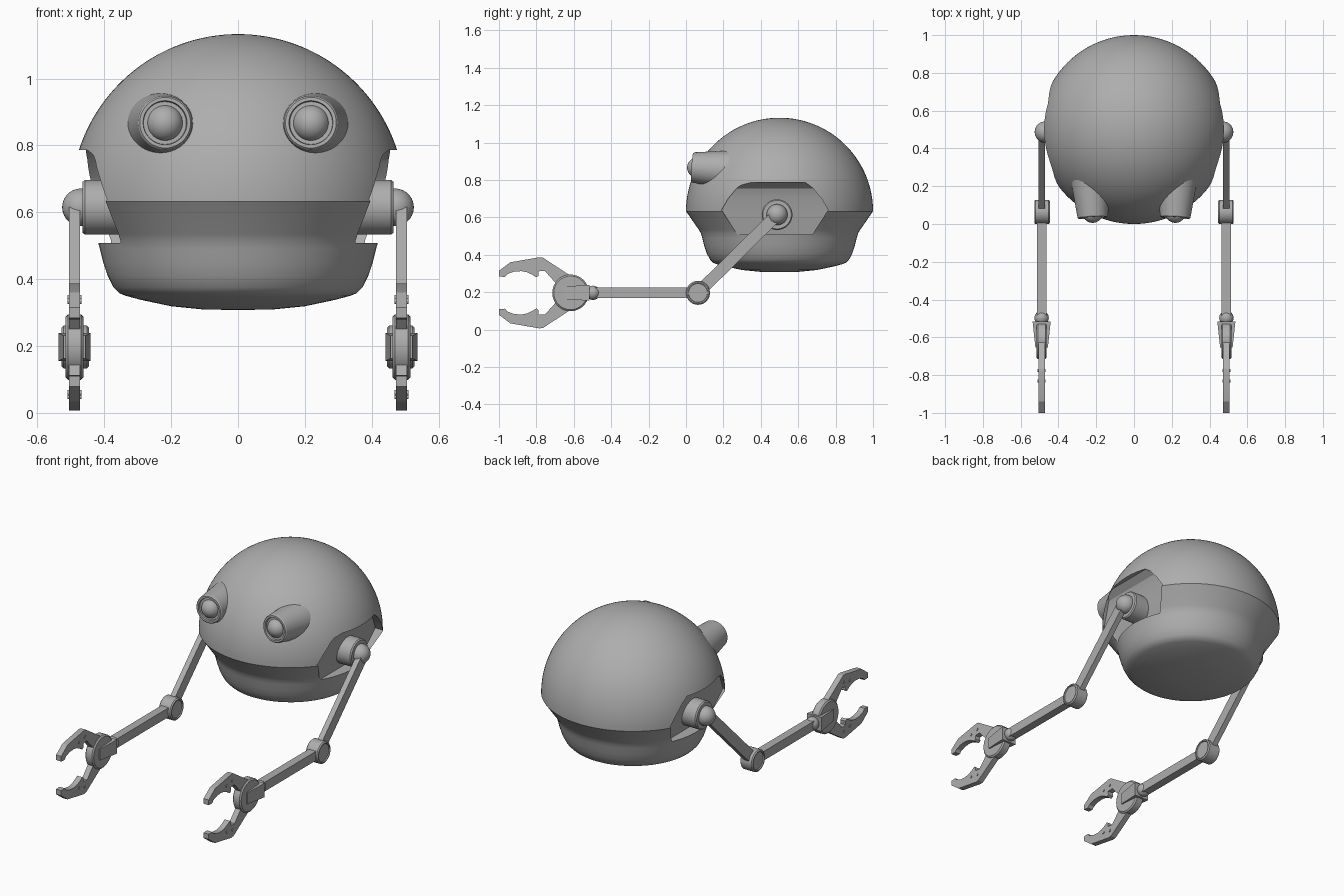
import bpy, bmesh, math
from mathutils import Vector, Matrix

if "Cube" in bpy.data.objects:
    bpy.data.objects.remove(bpy.data.objects["Cube"])

grey = bpy.data.materials.new("plain_grey")
grey.diffuse_color = (0.42, 0.42, 0.42, 1)
grey.use_nodes = True
grey.node_tree.nodes["Principled BSDF"].inputs["Base Color"].default_value = grey.diffuse_color


def finish(name, bm, angle=25):
    bmesh.ops.recalc_face_normals(bm, faces=bm.faces[:])
    me = bpy.data.meshes.new(name)
    bm.to_mesh(me)
    bm.free()
    ob = bpy.data.objects.new(name, me)
    bpy.context.collection.objects.link(ob)
    me.materials.append(grey)
    smooth(ob, angle)
    return ob


def smooth(ob, angle=25):
    bpy.ops.object.select_all(action='DESELECT')
    ob.select_set(True)
    bpy.context.view_layer.objects.active = ob
    bpy.ops.object.shade_smooth_by_angle(angle=math.radians(angle))


def lathe(name, profile, origin=(0, 0, 0), axis=(0, 0, 1), n=48, angle=25):
    """Spin (radius, height) points around an axis; closed with caps."""
    bm = bmesh.new()
    m = Matrix.Translation(origin) @ Vector(axis).to_track_quat('Z', 'Y').to_matrix().to_4x4()
    rings = []
    for r, h in profile:
        if r < 1e-5:
            rings.append([bm.verts.new(m @ Vector((0, 0, h)))])
        else:
            rings.append([bm.verts.new(m @ Vector((r * math.cos(2 * math.pi * i / n),
                                                   r * math.sin(2 * math.pi * i / n), h)))
                          for i in range(n)])
    for a, b in zip(rings, rings[1:]):
        for i in range(n):
            j = (i + 1) % n
            if len(a) == 1:
                bm.faces.new((a[0], b[i], b[j]))
            elif len(b) == 1:
                bm.faces.new((a[i], a[j], b[0]))
            else:
                bm.faces.new((a[i], a[j], b[j], b[i]))
    for ring in (rings[0], rings[-1]):
        if len(ring) > 1:
            bm.faces.new(ring)
    return finish(name, bm, angle)


def ball(name, c, r):
    bm = bmesh.new()
    bmesh.ops.create_uvsphere(bm, u_segments=32, v_segments=20, radius=r,
                              matrix=Matrix.Translation(c))
    return finish(name, bm, 40)


def loft(name, a, b, angle=25):
    """Solid between two matching outlines."""
    bm = bmesh.new()
    va = [bm.verts.new(p) for p in a]
    vb = [bm.verts.new(p) for p in b]
    bm.faces.new(va)
    bm.faces.new(vb)
    for i in range(len(a)):
        j = (i + 1) % len(a)
        bm.faces.new((va[i], va[j], vb[j], vb[i]))
    return finish(name, bm, angle)


def prism(name, pts, x0, x1):
    return loft(name, [(x0, y, z) for y, z in pts], [(x1, y, z) for y, z in pts])


def bar(name, p, q, w, x0, x1):
    """Flat bar between two (y, z) points."""
    p, q = Vector(p), Vector(q)
    d = (q - p).normalized() * w / 2
    n = Vector((-d.y, d.x))
    return prism(name, [p + n, q + n, q - n, p - n], x0, x1)


# Round body: dome above, tapered bowl below
R, CZ = 0.5, 0.633
profile = [(0, 0.308), (0.1, 0.309), (0.2, 0.319), (0.29, 0.338), (0.335, 0.35), (0.355, 0.358),
           (0.372, 0.375), (0.39, 0.41), (0.403, 0.45), (0.413, 0.49), (0.42, 0.515),
           (0.432, 0.535)]
profile += [(R * math.cos(t * math.pi / 72), CZ + R * math.sin(t * math.pi / 72))
            for t in range(37)]
body = lathe("body", profile, (0, 0.5, 0), n=96)

# Side recesses for the shoulders: levels of (z, half width, inner x)
LEVELS = [(0.508, 0.20, 0.35), (0.64, 0.285, 0.378), (0.70, 0.25, 0.39),
          (0.755, 0.205, 0.412), (0.786, 0.165, 0.45)]
for s in (1, -1):
    bm = bmesh.new()
    loops = [[bm.verts.new((s * x, 0.475 + y, z))
              for x, y in ((xi, -w), (0.7, -w), (0.7, w), (xi, w))] for z, w, xi in LEVELS]
    bm.faces.new(loops[0])
    bm.faces.new(loops[-1])
    for a, b in zip(loops, loops[1:]):
        for i in range(4):
            j = (i + 1) % 4
            bm.faces.new((a[i], a[j], b[j], b[i]))
    cutter = finish("recess_cutter", bm)
    cutter.hide_render = True
    mod = body.modifiers.new("recess", 'BOOLEAN')
    mod.operation = 'DIFFERENCE'
    mod.solver = 'EXACT'
    mod.object = cutter
    bpy.context.view_layer.objects.active = body
    bpy.ops.object.modifier_apply(modifier=mod.name)
    bpy.data.objects.remove(cutter)
smooth(body)

# Outline of the upper finger, as (y, height above claw axis)
FINGER = [(-0.60, 0.08), (-0.765, 0.188), (-0.785, 0.19), (-0.94, 0.163), (-1.0, 0.118),
          (-1.0, 0.087), (-0.968, 0.085), (-0.955, 0.10), (-0.92, 0.113), (-0.88, 0.116),
          (-0.85, 0.11), (-0.82, 0.096), (-0.80, 0.083), (-0.788, 0.092), (-0.79, 0.115),
          (-0.755, 0.117), (-0.69, 0.045), (-0.62, 0.03)]
SHOULDER, ELBOW, HAND_Z, AX = (0.487, 0.615), (0.064, 0.197), 0.197, 0.489

for s, side in ((1, "right"), (-1, "left")):
    def nm(part):
        return side + "_" + part
    ax = (s, 0, 0)

    # Eye: tapered tube, recessed rim and ball
    lathe(nm("eye_tube"), [(0, 0.012), (0.064, 0.012), (0.066, 0.0), (0.076, 0.0), (0.081, 0.006),
                           (0.111, 0.25), (0, 0.25)],
          (s * 0.218, 0.033, 0.868), (s * 0.014, 0.245, -0.018))
    ball(nm("eye_ball"), (s * 0.219, 0.061, 0.866), 0.055)

    # Shoulder hub and cap
    lathe(nm("shoulder_hub"), [(0, 0.33), (0.082, 0.33), (0.082, 0.458), (0.076, 0.465),
                               (0, 0.465)], (0, *SHOULDER), ax)
    ball(nm("shoulder_cap"), (s * 0.47, *SHOULDER), 0.056)

    # Arm bars and elbow
    bar(nm("upper_arm"), SHOULDER, ELBOW, 0.064, s * 0.472, s * 0.505)
    lathe(nm("elbow"), [(0, 0.452), (0.05, 0.452), (0.052, 0.446), (0.058, 0.446), (0.064, 0.452),
                        (0.064, 0.522), (0.058, 0.528), (0.052, 0.528), (0.05, 0.522),
                        (0, 0.522)], (0, *ELBOW), ax)
    bar(nm("forearm"), ELBOW, (-0.5, HAND_Z), 0.055, s * 0.464, s * 0.513)

    # Wrist: ball and tapering bracket
    ball(nm("wrist_ball"), (s * AX, -0.497, HAND_Z), 0.038)

    def rect(y, hx, hz):
        return [(s * AX + i * hx, y, HAND_Z + k * hz)
                for i, k in ((-1, -1), (1, -1), (1, 1), (-1, 1))]
    loft(nm("wrist_bracket"), rect(-0.515, 0.048, 0.042), rect(-0.655, 0.033, 0.034))

    # Claw: palm disc, two fingers and their pins
    lathe(nm("palm_disc"), [(0, -0.027), (0.09, -0.027), (0.098, -0.02), (0.098, 0.02),
                            (0.09, 0.027), (0, 0.027)], (s * AX, -0.617, HAND_Z), ax, 32)
    for f, tag in ((1, "upper"), (-1, "lower")):
        prism(nm(tag + "_finger"), [(y, HAND_Z + f * z) for y, z in FINGER],
              s * AX - 0.017, s * AX + 0.017)
        for y, z in ((-0.775, 0.148), (-0.83, 0.137)):
            lathe(nm(tag + "_finger_pin"), [(0.008, -0.021), (0.008, 0.021)],
                  (s * AX, y, HAND_Z + f * z), ax, 12)
